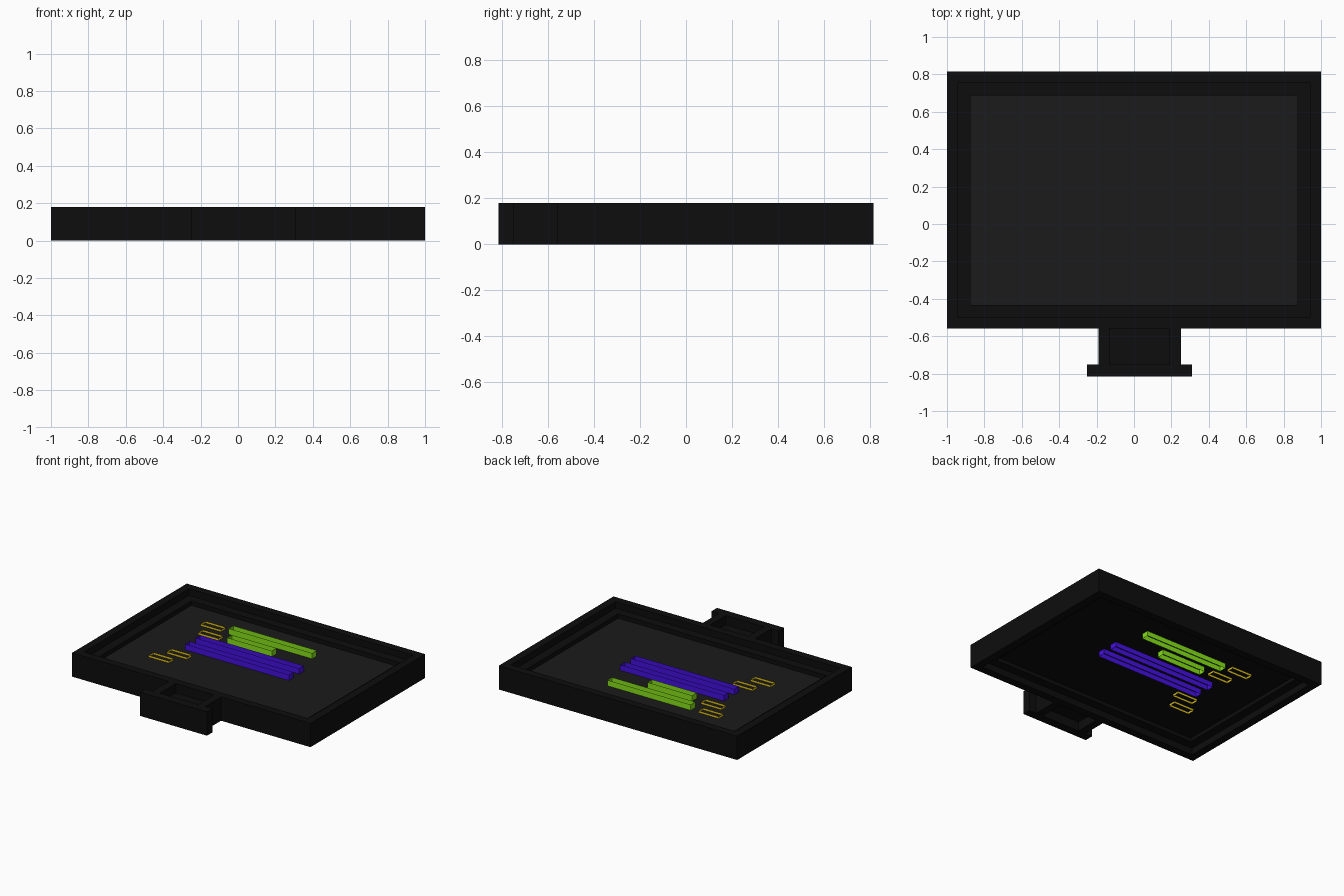
import bpy, bmesh

if "Cube" in bpy.data.objects:
    bpy.data.objects.remove(bpy.data.objects["Cube"])


def material(name, r, g, b):
    m = bpy.data.materials.new(name)
    m.diffuse_color = (r, g, b, 1)
    m.use_nodes = True
    m.node_tree.nodes["Principled BSDF"].inputs["Base Color"].default_value = m.diffuse_color
    return m


BLACK = material("black_plastic", 0.004, 0.004, 0.004)
GREY = material("dark_screen", 0.011, 0.011, 0.011)
PURPLE = material("purple", 0.06, 0.005, 0.75)
GREEN = material("green", 0.24, 0.75, 0.01)
YELLOW = material("yellow", 0.8, 0.58, 0.01)


def finish(name, bm, mat, recalc=True):
    if recalc:
        bmesh.ops.recalc_face_normals(bm, faces=bm.faces)
    me = bpy.data.meshes.new(name)
    bm.to_mesh(me)
    bm.free()
    me.materials.append(mat)
    ob = bpy.data.objects.new(name, me)
    bpy.context.collection.objects.link(ob)
    return ob


def rect(bm, x0, x1, y0, y1, z):
    return [bm.verts.new((x, y, z)) for x, y in
            ((x0, y0), (x1, y0), (x1, y1), (x0, y1))]


def bridge(bm, a, b):
    for i in range(4):
        j = (i + 1) % 4
        bm.faces.new((a[i], a[j], b[j], b[i]))


def box(name, x0, x1, y0, y1, z0, z1, mat):
    bm = bmesh.new()
    a, b = rect(bm, x0, x1, y0, y1, z0), rect(bm, x0, x1, y0, y1, z1)
    bridge(bm, a, b)
    bm.faces.new(a)
    bm.faces.new(b)
    return finish(name, bm, mat)


def ring(name, x0, x1, y0, y1, t, z0, z1, mat):
    """Rectangular frame with wall thickness t."""
    bm = bmesh.new()
    inner = (x0 + t, x1 - t, y0 + t, y1 - t)
    loops = [rect(bm, x0, x1, y0, y1, z0), rect(bm, x0, x1, y0, y1, z1),
             rect(bm, *inner, z1), rect(bm, *inner, z0)]
    for i in range(4):
        bridge(bm, loops[i], loops[(i + 1) % 4])
    return finish(name, bm, mat)


def open_bar(name, x, y, length, width, z0, z1, mat):
    """Thin upright walls around a rectangle, open at top and bottom."""
    bm = bmesh.new()
    r = (x - length / 2, x + length / 2, y - width / 2, y + width / 2)
    bridge(bm, rect(bm, *r, z0), rect(bm, *r, z1))
    return finish(name, bm, mat, False)


# Monitor frame: tall outer rim and a lower inner ledge
ring("outer_rim", -1, 1, -0.56, 0.815, 0.06, 0, 0.18, BLACK)
ring("inner_ledge", -0.94, 0.94, -0.5, 0.755, 0.067, 0.05, 0.13, BLACK)

# Screen and its dark back
box("screen", -0.873, 0.873, -0.433, 0.688, 0.088, 0.097, GREY)
box("screen_back", -0.873, 0.873, -0.433, 0.688, 0.078, 0.088, BLACK)

# Stand: hollow neck and solid foot
for side, x in (("left", -0.19), ("right", 0.19)):
    box("neck_wall_" + side, x, x + 0.06, -0.75, -0.56, 0, 0.18, BLACK)
box("neck_web", -0.13, 0.19, -0.75, -0.56, 0.07, 0.11, BLACK)
box("foot", -0.25, 0.31, -0.815, -0.75, 0, 0.18, BLACK)

# Coloured lines standing through the screen
LINES = (("green_line_long", -0.045, 0.48, 0.70, GREEN),
         ("green_line_short", -0.13, 0.352, 0.375, GREEN),
         ("purple_line_upper", -0.06, 0.225, 0.87, PURPLE),
         ("purple_line_lower", -0.06, 0.10, 0.87, PURPLE))
for name, x, y, length, mat in LINES:
    open_bar(name, x, y, length, 0.055, 0.04, 0.14, mat)

# Small yellow outlines
for i, (x, y) in enumerate(((-0.545, 0.48), (-0.478, 0.354),
                            (-0.478, -0.022), (-0.545, -0.142))):
    open_bar(f"yellow_mark_{i + 1}", x, y, 0.17, 0.055, 0.062, 0.113, YELLOW)
